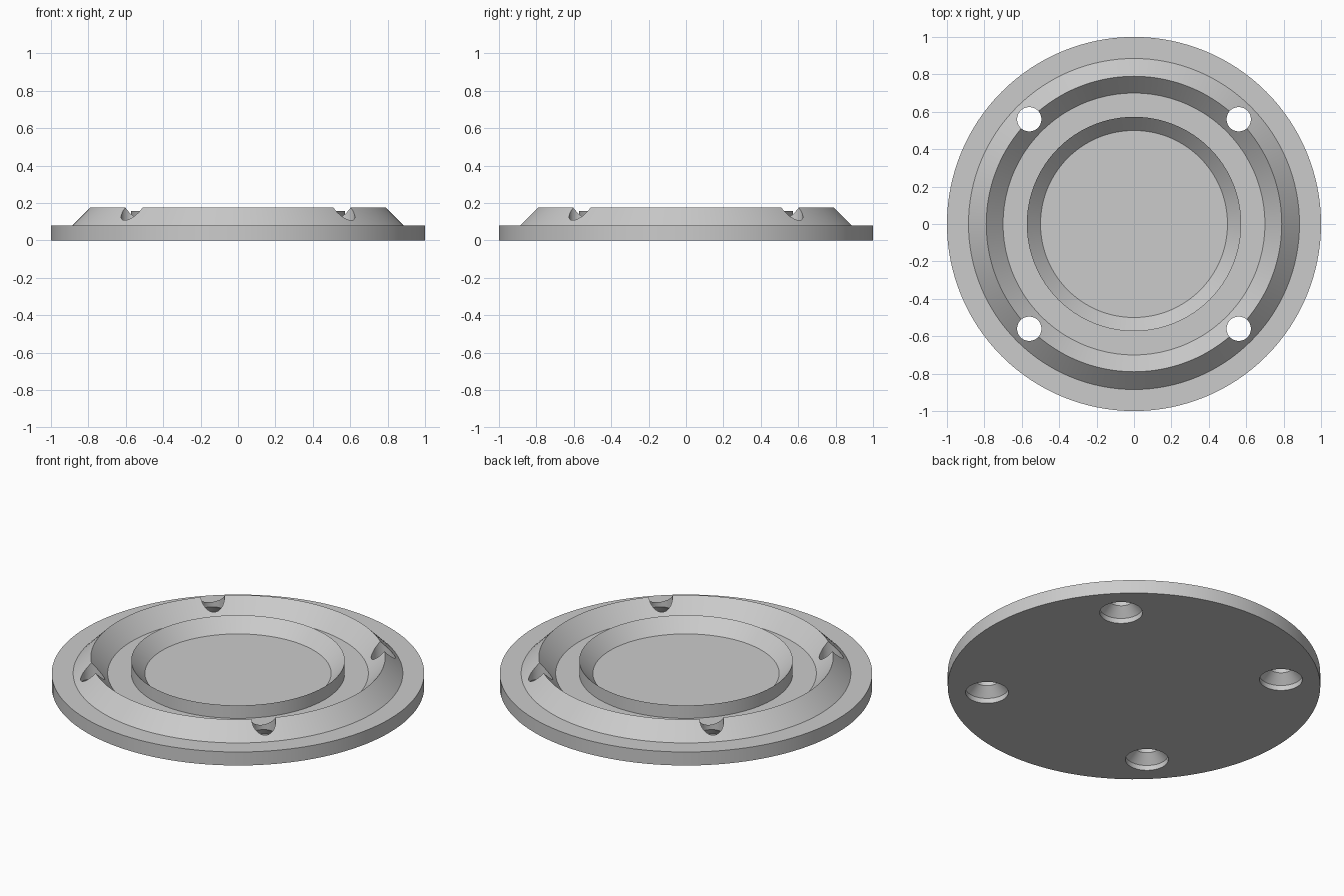
import bpy
import bmesh
import math
from mathutils import Matrix, Vector

cube = bpy.data.objects.get("Cube")
if cube:
    bpy.data.objects.remove(cube, do_unlink=True)

gray = bpy.data.materials.new("light gray")
gray.use_nodes = True
color = (0.6, 0.6, 0.6, 1)
gray.diffuse_color = color
gray.node_tree.nodes["Principled BSDF"].inputs["Base Color"].default_value = color


def lathe(name, profile, steps, location=(0, 0, 0)):
    """Turn an (r, z) profile that starts and ends on the axis into a closed solid."""
    bm = bmesh.new()
    verts = [bm.verts.new((r, 0, z)) for r, z in profile]
    edges = [bm.edges.new(pair) for pair in zip(verts, verts[1:])]
    bmesh.ops.spin(bm, geom=verts + edges, cent=(0, 0, 0), axis=(0, 0, 1),
                   angle=math.tau, steps=steps, use_merge=True)
    bmesh.ops.remove_doubles(bm, verts=bm.verts, dist=1e-5)
    bmesh.ops.recalc_face_normals(bm, faces=bm.faces)
    mesh = bpy.data.meshes.new(name)
    bm.to_mesh(mesh)
    bm.free()
    mesh.materials.append(gray)
    obj = bpy.data.objects.new(name, mesh)
    obj.location = location
    bpy.context.collection.objects.link(obj)
    return obj


# Round plate with a pointed outer ridge and a raised inner lip
base, ridge, lip = 0.08, 0.175, 0.157
flange = lathe("flange_plate", [
    (0, 0), (1, 0), (1, base), (0.885, base), (0.79, ridge), (0.70, base),
    (0.573, base), (0.573, lip), (0.5, base), (0, base)], 128)

bpy.ops.object.select_all(action="DESELECT")
bpy.context.view_layer.objects.active = flange
flange.select_set(True)

# Four screw holes, countersunk from below
hole_profile = [(0, -0.1), (0.115, -0.1), (0.115, 0.03),
                (0.065, base), (0.065, 0.3), (0, 0.3)]
for sx in (-1, 1):
    for sy in (-1, 1):
        cutter = lathe("hole_cutter", hole_profile, 48, (0.56 * sx, 0.56 * sy, 0))
        cutter.hide_render = True
        cut = flange.modifiers.new("screw_hole", "BOOLEAN")
        cut.operation = "DIFFERENCE"
        cut.solver = "EXACT"
        cut.object = cutter
        bpy.ops.object.modifier_apply(modifier=cut.name)
        bpy.data.objects.remove(cutter, do_unlink=True)

bpy.ops.object.shade_smooth_by_angle(angle=math.radians(25))
